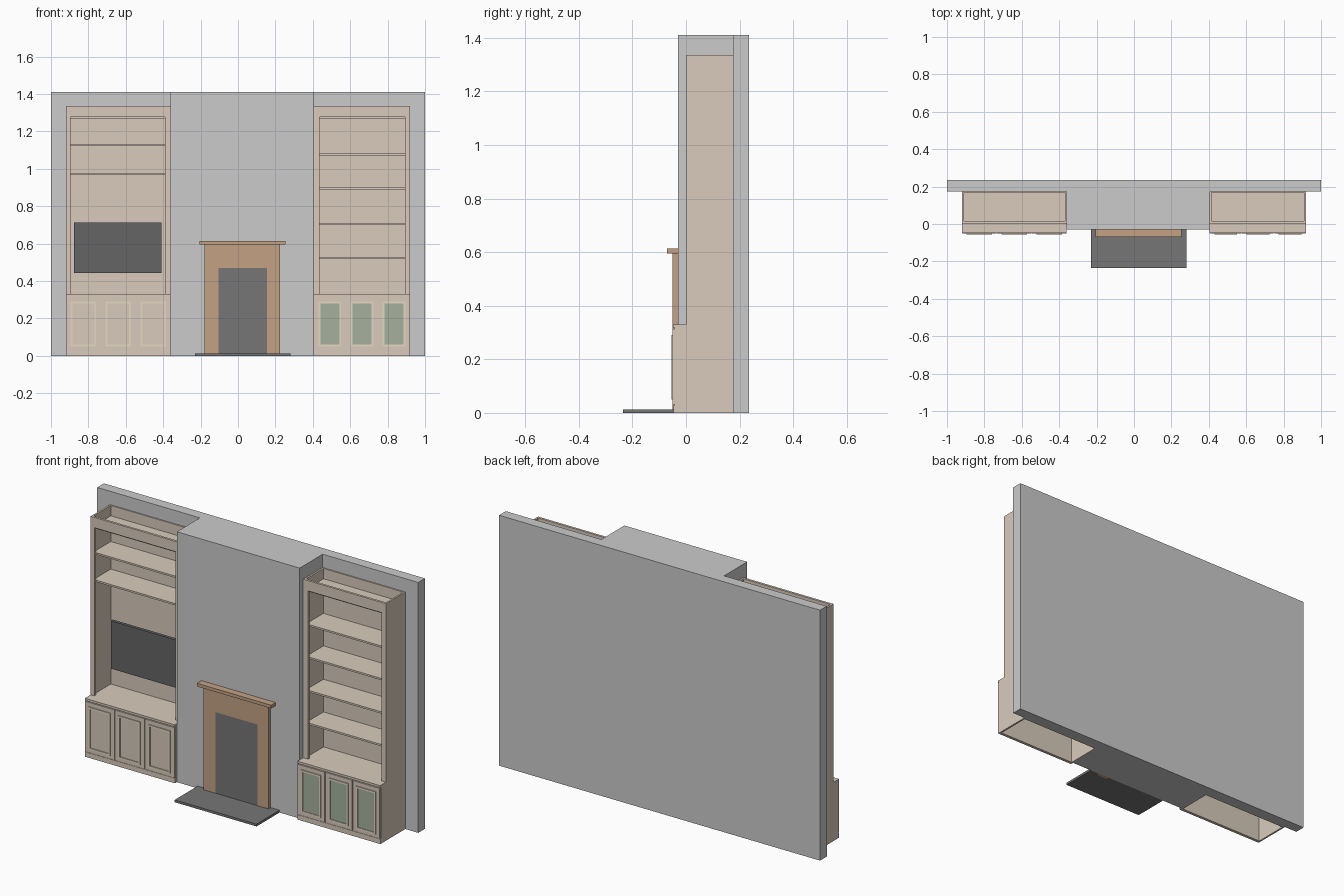
import bpy, bmesh

if "Cube" in bpy.data.objects:
    bpy.data.objects.remove(bpy.data.objects["Cube"])


def material(name, r, g, b):
    m = bpy.data.materials.new(name)
    m.diffuse_color = (r, g, b, 1)
    m.use_nodes = True
    m.node_tree.nodes["Principled BSDF"].inputs["Base Color"].default_value = m.diffuse_color
    return m


WOOD = material("tan_wood", 0.69, 0.60, 0.50)
TRIM = material("pale_trim", 0.77, 0.69, 0.54)
GLASS = material("green_panel", 0.38, 0.44, 0.34)
MANTEL = material("brown_wood", 0.55, 0.36, 0.23)
BLACK = material("black", 0.13, 0.13, 0.13)
SLATE = material("slate", 0.18, 0.18, 0.18)


def finish(name, bm, mat):
    bmesh.ops.recalc_face_normals(bm, faces=bm.faces)
    me = bpy.data.meshes.new(name)
    bm.to_mesh(me)
    bm.free()
    ob = bpy.data.objects.new(name, me)
    bpy.context.collection.objects.link(ob)
    if mat:
        me.materials.append(mat)
    return ob


def prism(name, pts, a, b, axis, mat=None):
    """Extrude a 2D profile along axis: 'z' takes (x, y), 'y' takes (x, z)."""
    bm = bmesh.new()
    place = (lambda p, t: (p[0], p[1], t)) if axis == 'z' else (lambda p, t: (p[0], t, p[1]))
    lo = [bm.verts.new(place(p, a)) for p in pts]
    hi = [bm.verts.new(place(p, b)) for p in pts]
    bm.faces.new(lo)
    bm.faces.new(hi)
    for i in range(len(pts)):
        j = (i + 1) % len(pts)
        bm.faces.new((lo[i], lo[j], hi[j], hi[i]))
    return finish(name, bm, mat)


def box(name, x0, x1, y0, y1, z0, z1, mat=None):
    return prism(name, [(x0, y0), (x1, y0), (x1, y1), (x0, y1)], z0, z1, 'z', mat)


def ring(name, x0, x1, z0, z1, w, y0, y1, mat):
    """Mitred rectangular frame of width w, facing -y."""
    bm = bmesh.new()
    loops = []
    for y, d in ((y0, 0), (y0, w), (y1, w), (y1, 0)):
        loops.append([bm.verts.new(c) for c in (
            (x0 + d, y, z0 + d), (x1 - d, y, z0 + d), (x1 - d, y, z1 - d), (x0 + d, y, z1 - d))])
    for k in range(4):
        p, q = loops[k], loops[(k + 1) % 4]
        for i in range(4):
            j = (i + 1) % 4
            bm.faces.new((p[i], p[j], q[j], q[i]))
    return finish(name, bm, mat)


def bookcase(side, x0, x1, shelves, stile_l, stile_r, panel):
    n = side + "_"
    t = 0.01
    # base cabinet: open underneath
    box(n + "base_side_a", x0, x0 + t, -0.042, 0.175, 0, 0.318, WOOD)
    box(n + "base_side_b", x1 - t, x1, -0.042, 0.175, 0, 0.318, WOOD)
    box(n + "base_back", x0 + t, x1 - t, 0.165, 0.175, 0, 0.318, WOOD)
    box(n + "base_front", x0 + t, x1 - t, -0.042, -0.03, 0, 0.318, WOOD)
    box(n + "plinth", x0, x1, -0.047, -0.042, 0, 0.028, WOOD)
    box(n + "counter", x0, x1, -0.049, 0.175, 0.318, 0.33, WOOD)
    # doors with raised moulding
    w = (x1 - x0) / 3
    for i in range(3):
        a, b = x0 + i * w, x0 + (i + 1) * w
        d = f"{n}door_{i + 1}"
        box(d, a + 0.002, b - 0.002, -0.05, -0.042, 0.031, 0.314, WOOD)
        ring(d + "_moulding", a + 0.025, b - 0.025, 0.05, 0.29, 0.01, -0.055, -0.05, TRIM)
        if panel:
            box(d + "_panel", a + 0.035, b - 0.035, -0.052, -0.05, 0.06, 0.28, panel)
    # upper carcass, open above the top board
    box(n + "upper_side_a", x0, x0 + t, 0.015, 0.175, 0.33, 1.335, WOOD)
    box(n + "upper_side_b", x1 - t, x1, 0.015, 0.175, 0.33, 1.335, WOOD)
    box(n + "upper_back", x0 + t, x1 - t, 0.168, 0.175, 0.33, 1.335, WOOD)
    # face frame: inverted U
    a, b = x0 + stile_l, x1 - stile_r
    prism(n + "face_frame", [(x0, 0.33), (a, 0.33), (a, 1.277), (b, 1.277), (b, 0.33),
                             (x1, 0.33), (x1, 1.335), (x0, 1.335)], 0.002, 0.015, 'y', WOOD)
    for i, z in enumerate([1.272] + shelves):
        name = n + ("top_board" if i == 0 else f"shelf_{i}")
        box(name, x0 + t, x1 - t, 0.015, 0.168, z - 0.005, z + 0.005, WOOD)


# wall with chimney breast
prism("wall", [(-1, 0.175), (-0.36, 0.175), (-0.36, -0.03), (0.405, -0.03),
               (0.405, 0.175), (1, 0.175), (1, 0.235), (-1, 0.235)], 0, 1.41, 'z')

# fireplace
prism("fire_surround", [(-0.18, 0), (-0.105, 0), (-0.105, 0.47), (0.155, 0.47), (0.155, 0),
                        (0.225, 0), (0.225, 0.595), (-0.18, 0.595)], -0.05, -0.03, 'y', MANTEL)
box("fire_insert", -0.105, 0.155, -0.049, -0.03, 0, 0.47, SLATE)
box("mantel_shelf", -0.207, 0.255, -0.07, -0.03, 0.595, 0.613, MANTEL)
box("hearth", -0.23, 0.28, -0.235, -0.03, 0, 0.013, SLATE)

# bookcases in both alcoves
bookcase("left", -0.92, -0.36, [1.127, 0.972], 0.024, 0.03, None)
bookcase("right", 0.405, 0.92, [1.077, 0.894, 0.706, 0.522], 0.031, 0.027, GLASS)

# television on its bracket
box("television", -0.877, -0.41, 0.122, 0.14, 0.443, 0.712, BLACK)
box("television_bracket", -0.69, -0.60, 0.14, 0.168, 0.54, 0.62, BLACK)
